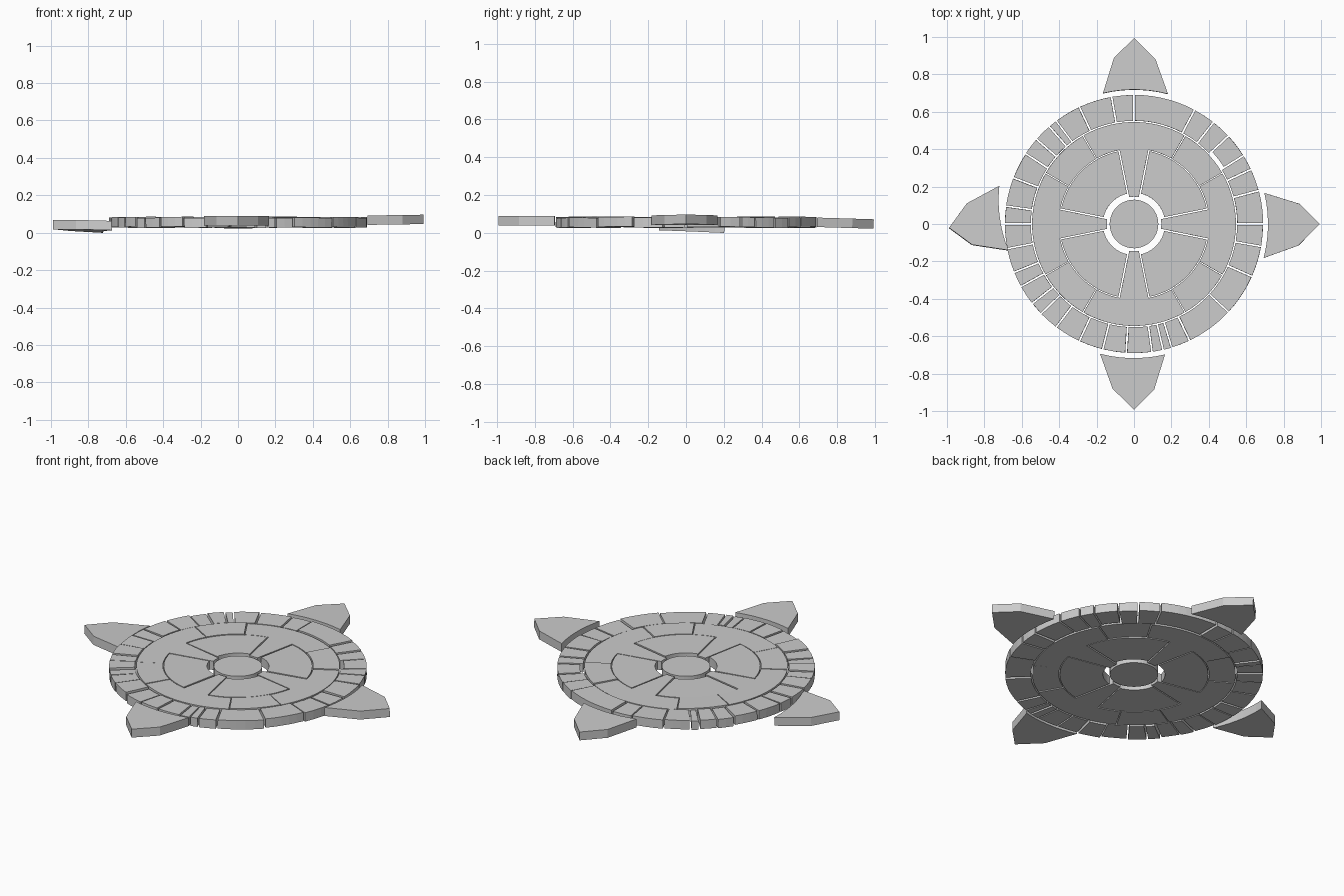
import bpy, bmesh, math, random
from mathutils import Vector, Euler

if "Cube" in bpy.data.objects:
    bpy.data.objects.remove(bpy.data.objects["Cube"])

random.seed(4)
BASE_Z, THICK = 0.03, 0.052


def arc(r, a0, a1, step=4.0):
    """Points along an arc, angles in degrees."""
    n = max(1, round(abs(a1 - a0) / step))
    return [Vector((r * math.cos(math.radians(a0 + (a1 - a0) * i / n)),
                    r * math.sin(math.radians(a0 + (a1 - a0) * i / n)), 0))
            for i in range(n + 1)]


def slab(name, outline, z=BASE_Z, thick=THICK, tilt=(0, 0), spin=0):
    """Extrude a flat outline into a stone slab, pivoting on its middle."""
    xs, ys = [p.x for p in outline], [p.y for p in outline]
    mid = Vector(((min(xs) + max(xs)) / 2, (min(ys) + max(ys)) / 2, 0))
    bm = bmesh.new()
    bottom = bm.faces.new([bm.verts.new(p - mid) for p in outline])
    new = bmesh.ops.extrude_face_region(bm, geom=[bottom])["geom"]
    bmesh.ops.translate(bm, vec=(0, 0, thick),
                        verts=[v for v in new if isinstance(v, bmesh.types.BMVert)])
    bmesh.ops.recalc_face_normals(bm, faces=bm.faces)
    mesh = bpy.data.meshes.new(name)
    bm.to_mesh(mesh)
    bm.free()
    ob = bpy.data.objects.new(name, mesh)
    ob.location = mid + Vector((0, 0, z))
    ob.rotation_euler = Euler((tilt[0], tilt[1], spin))
    bpy.context.collection.objects.link(ob)
    return ob


def wobble(amount):
    return random.uniform(-amount, amount)


# centre disc
slab("centre_disc", arc(0.13, 0, 352, 8))

# inner quarter slabs and T-shaped key slabs
for i in range(4):
    a = 90 * i
    slab("quarter_slab", arc(0.398, a + 12, a + 78) + arc(0.166, a + 77, a + 13),
         BASE_Z + wobble(0.002), tilt=(wobble(0.006), wobble(0.006)))
    slab("key_slab", arc(0.545, a - 29.7, a + 29.7) + arc(0.403, a + 29.7, a + 11)
         + arc(0.146, a + 10, a - 10) + arc(0.403, a - 11, a - 29.7),
         BASE_Z + wobble(0.002), tilt=(wobble(0.006), wobble(0.006)))
    slab("corner_slab", arc(0.545, a + 30.3, a + 59.7) + arc(0.403, a + 59.7, a + 30.3),
         BASE_Z + wobble(0.003), tilt=(wobble(0.01), wobble(0.01)))

# outer ring of irregular slabs
JOINTS = [0, 15, 25, 32, 43, 52, 62, 90, 100, 115, 127, 131, 139, 147, 159, 172,
          180, 191, 202, 209, 218, 224, 233, 245, 256, 266.5, 278, 283, 287,
          295.5, 317, 336, 350, 360]
for a0, a1 in zip(JOINTS, JOINTS[1:]):
    inner = 0.57 if a0 == 32 else 0.552
    slab("ring_slab", arc(0.69, a0 + 0.4, a1 - 0.4) + arc(inner, a1 - 0.5, a0 + 0.5),
         BASE_Z - 0.001 + wobble(0.004), tilt=(wobble(0.015), wobble(0.015)))

# four compass points: angle, height, tilt, spin
POINTS = [(0, 0.044, (0, -0.015), 0),
          (90, 0.026, (-0.03, 0), 0),
          (180, 0.012, (-0.04, 0.04), 0.15),
          (270, 0.038, (0, 0), 0)]
for deg, z, tilt, spin in POINTS:
    head = [Vector(p) for p in ((0.885, 0.108, 0), (0.993, 0, 0), (0.88, -0.115, 0))]
    outline = arc(0.717, -14.7, 13.4)[::-1] + [head[0], head[1], head[2]]
    rot = Euler((0, 0, math.radians(deg))).to_matrix()
    # base edge runs first-to-last, so the tip follows on from the lower corner
    outline = arc(0.717, 13.4, -14.7) + head[::-1]
    slab("compass_point", [rot @ p for p in outline], z, 0.05, tilt, spin)
